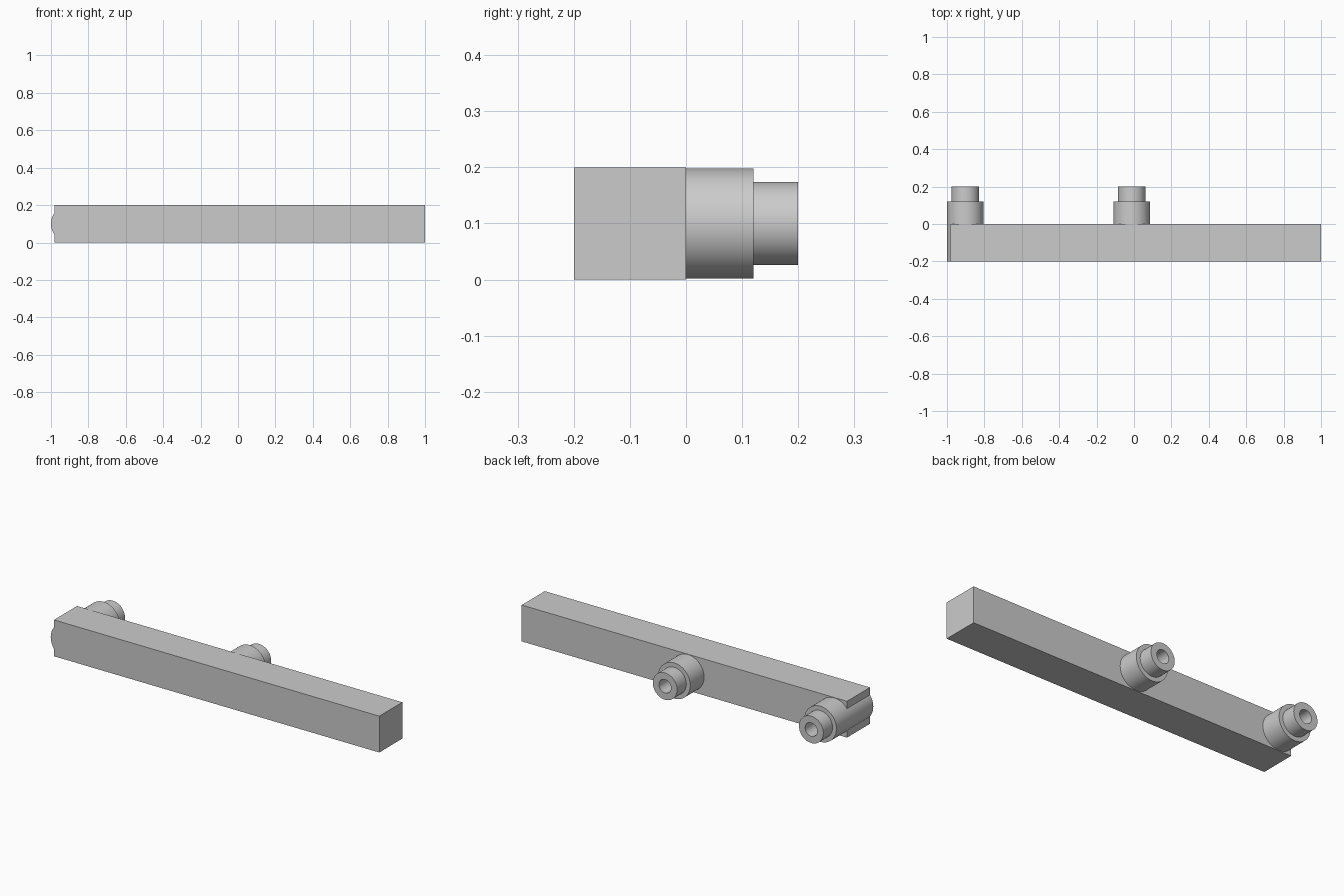
import bpy, bmesh, math
from mathutils import Matrix, Vector

cube = bpy.data.objects.get("Cube")
if cube:
    bpy.data.objects.remove(cube, do_unlink=True)

# Single plain grey
grey = bpy.data.materials.new("light_grey")
grey.use_nodes = True
colour = (0.6, 0.6, 0.6, 1)
grey.diffuse_color = colour
grey.node_tree.nodes["Principled BSDF"].inputs["Base Color"].default_value = colour


def add_object(name, bm):
    bmesh.ops.recalc_face_normals(bm, faces=bm.faces)
    mesh = bpy.data.meshes.new(name)
    bm.to_mesh(mesh)
    bm.free()
    mesh.materials.append(grey)
    obj = bpy.data.objects.new(name, mesh)
    bpy.context.collection.objects.link(obj)
    return obj


# Square bar
bm = bmesh.new()
bmesh.ops.create_cube(bm, size=1, matrix=Matrix.Translation((0.01, -0.1, 0.1))
                      @ Matrix.Diagonal((1.98, 0.2, 0.2, 1)))
add_object("bar", bm)


# Stepped round peg with a blind hole, turned about the y axis
def add_peg(name, x, start):
    shoulder, tip, floor = 0.12, 0.2, 0.0
    outer, neck, hole = 0.098, 0.074, 0.037
    profile = [(0, start), (outer, start), (outer, shoulder), (neck, shoulder),
               (neck, tip), (hole, tip), (hole, floor), (0, floor)]
    bm = bmesh.new()
    verts = [bm.verts.new((r, y, 0)) for r, y in profile]
    edges = [bm.edges.new(pair) for pair in zip(verts, verts[1:])]
    bmesh.ops.spin(bm, geom=verts + edges, cent=(0, 0, 0), axis=(0, 1, 0),
                   angle=math.tau, steps=64, use_merge=True)
    bmesh.ops.remove_doubles(bm, verts=bm.verts, dist=1e-5)
    bmesh.ops.translate(bm, verts=bm.verts, vec=Vector((x, 0, 0.1)))
    obj = add_object(name, bm)
    bpy.ops.object.select_all(action="DESELECT")
    obj.select_set(True)
    bpy.context.view_layer.objects.active = obj
    bpy.ops.object.shade_smooth_by_angle(angle=math.radians(30))


# The end peg runs through the full bar; the middle one sits on its back
add_peg("end_peg", -0.902, -0.2)
add_peg("middle_peg", -0.012, -0.02)
